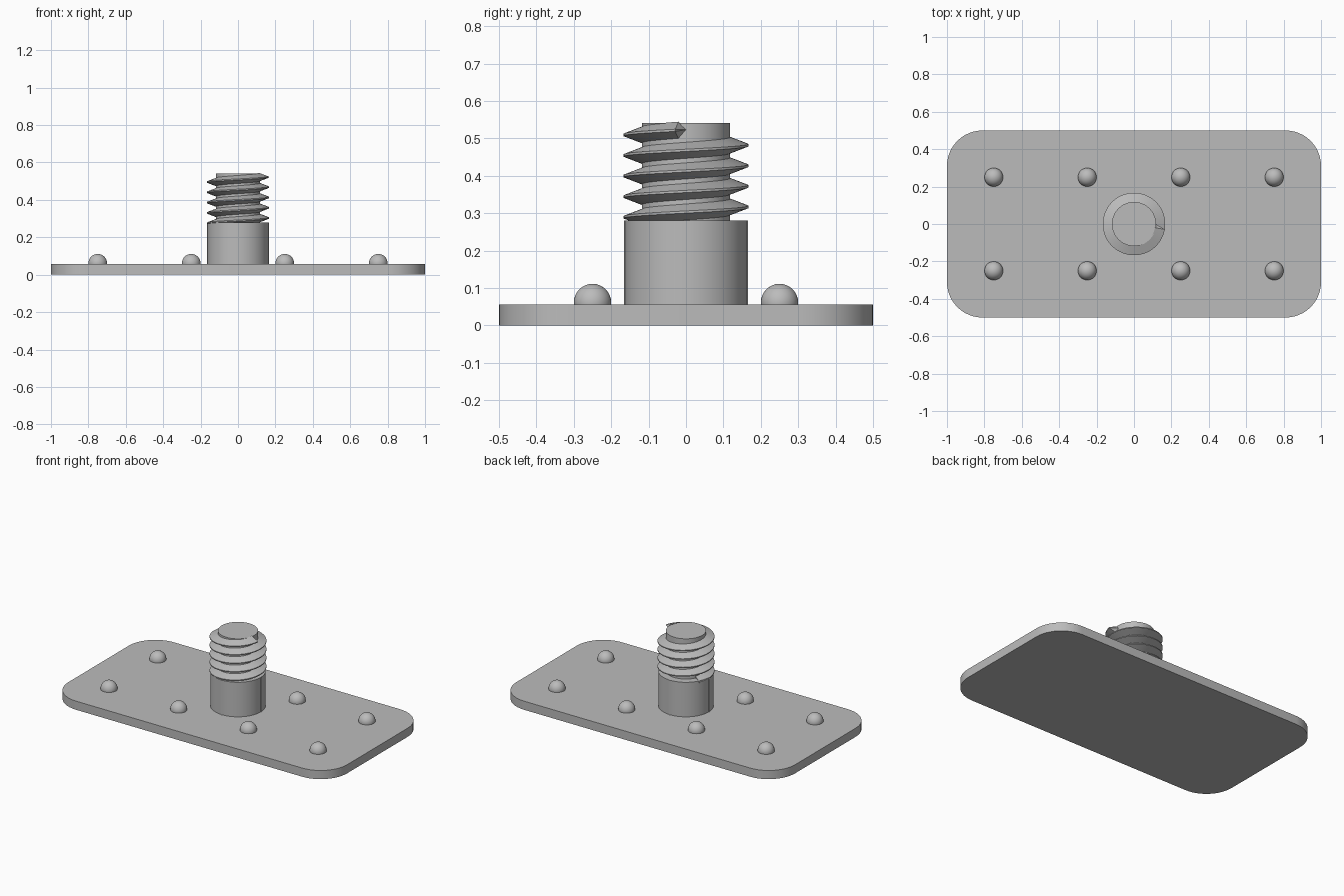
import bpy, bmesh
from math import sin, cos, pi, radians

cube = bpy.data.objects.get("Cube")
if cube:
    bpy.data.objects.remove(cube, do_unlink=True)

grey = bpy.data.materials.new("plain_grey")
grey.use_nodes = True
GREY = (0.5, 0.5, 0.5, 1)
grey.diffuse_color = GREY
grey.node_tree.nodes["Principled BSDF"].inputs["Base Color"].default_value = GREY


def finish(name, bm, smooth=30):
    bmesh.ops.recalc_face_normals(bm, faces=bm.faces)
    mesh = bpy.data.meshes.new(name)
    bm.to_mesh(mesh)
    bm.free()
    mesh.materials.append(grey)
    obj = bpy.data.objects.new(name, mesh)
    bpy.context.collection.objects.link(obj)
    bpy.ops.object.select_all(action="DESELECT")
    obj.select_set(True)
    bpy.context.view_layer.objects.active = obj
    bpy.ops.object.shade_smooth_by_angle(angle=radians(smooth))
    return obj


def prism(name, outline, z0, z1):
    bm = bmesh.new()
    face = bm.faces.new([bm.verts.new((x, y, z0)) for x, y in outline])
    top = bmesh.ops.extrude_face_region(bm, geom=[face])["geom"]
    for v in top:
        if isinstance(v, bmesh.types.BMVert):
            v.co.z = z1
    return finish(name, bm)


def circle(r, n=64):
    return [(r * cos(2 * pi * i / n), r * sin(2 * pi * i / n)) for i in range(n)]


# Base plate with rounded corners
PLATE, CORNER, STEPS = 0.056, 0.19, 12
outline = []
for k, (sx, sy) in enumerate([(1, 1), (-1, 1), (-1, -1), (1, -1)]):
    for i in range(STEPS + 1):
        a = pi / 2 * (k + i / STEPS)
        outline.append((sx * (1 - CORNER) + CORNER * cos(a),
                        sy * (0.5 - CORNER) + CORNER * sin(a)))
prism("base_plate", outline, 0, PLATE)

# Two rows of dome studs
DOME = 0.05
for row, y in (("front", -0.25), ("back", 0.25)):
    for i in range(4):
        bm = bmesh.new()
        bmesh.ops.create_uvsphere(bm, u_segments=32, v_segments=16, radius=DOME)
        bmesh.ops.bisect_plane(bm, geom=bm.verts[:] + bm.edges[:] + bm.faces[:],
                               plane_co=(0, 0, -0.01), plane_no=(0, 0, -1),
                               clear_outer=True)
        bmesh.ops.translate(bm, verts=bm.verts, vec=(-0.75 + 0.5 * i, y, 0.061))
        finish(f"{row}_stud_{i + 1}", bm, 60)

# Smooth shank with four thin ribs, and the screw core above it
SHANK_TOP = 0.28
prism("shank", circle(0.163), PLATE - 0.01, SHANK_TOP)
for k in range(4):
    rib = prism(f"shank_rib_{k + 1}",
                [(0.155, -0.004), (0.166, -0.004), (0.166, 0.004), (0.155, 0.004)],
                PLATE - 0.01, SHANK_TOP)
    rib.rotation_euler.z = k * pi / 2
prism("screw_core", circle(0.118), SHANK_TOP - 0.01, 0.541)

# Helical thread, its upper end tapering into the core
PITCH, END_Z, TURNS, SEG = 0.055, 0.523, 4.55, 64
PROFILE = [(0.114, -0.023), (0.167, -0.003), (0.167, 0.003), (0.114, 0.023)]
bm = bmesh.new()
rings = []
count = int(TURNS * SEG)
for i in range(count + 1):
    a = -radians(10) - 2 * pi * (count - i) / SEG
    z = END_Z + PITCH * a / (2 * pi)
    rings.append([bm.verts.new((r * cos(a), r * sin(a), z + dz)) for r, dz in PROFILE])
for lo, hi in zip(rings, rings[1:]):
    for j in range(4):
        k = (j + 1) % 4
        bm.faces.new((lo[j], lo[k], hi[k], hi[j]))
bm.faces.new(rings[0])
tip = bm.verts.new((0.117, 0, END_Z))
for j in range(4):
    bm.faces.new((rings[-1][j], rings[-1][(j + 1) % 4], tip))
finish("screw_thread", bm, 25)
